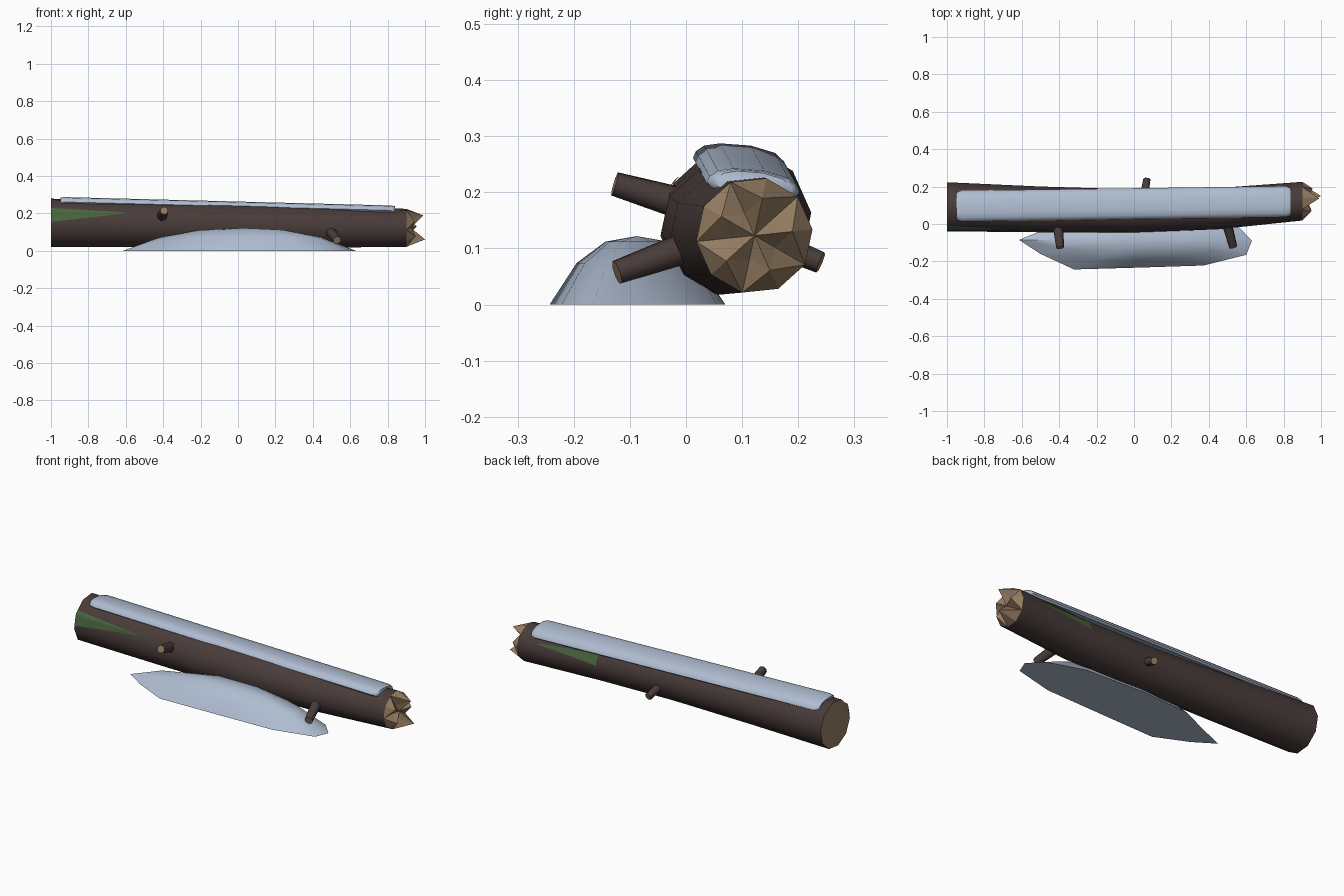
import bpy, bmesh, math
from mathutils import Vector

if "Cube" in bpy.data.objects:
    bpy.data.objects.remove(bpy.data.objects["Cube"])


def material(name, rgb):
    m = bpy.data.materials.new(name)
    m.diffuse_color = (*rgb, 1)
    m.use_nodes = True
    m.node_tree.nodes["Principled BSDF"].inputs["Base Color"].default_value = m.diffuse_color
    return m


BARK = material("bark_brown", (0.066, 0.045, 0.042))
WOOD = material("cut_wood_tan", (0.31, 0.21, 0.125))
SNOW = material("snow_blue_grey", (0.43, 0.51, 0.64))
MOSS = material("moss_green", (0.065, 0.13, 0.048))

SIDES, START = 10, 6
# x, centre y, centre z, radius along the bent trunk
TRUNK = [(-1, 0.092, 0.15, 0.132), (-0.5, 0.078, 0.141, 0.123), (0, 0.07, 0.134, 0.116),
         (0.45, 0.082, 0.126, 0.111), (0.9, 0.122, 0.123, 0.104)]


def finish(name, bm, mats, smooth=45):
    bmesh.ops.recalc_face_normals(bm, faces=bm.faces[:])
    me = bpy.data.meshes.new(name)
    bm.to_mesh(me)
    bm.free()
    ob = bpy.data.objects.new(name, me)
    bpy.context.collection.objects.link(ob)
    for m in mats:
        me.materials.append(m)
    for o in bpy.context.selected_objects:
        o.select_set(False)
    ob.select_set(True)
    bpy.context.view_layer.objects.active = ob
    bpy.ops.object.shade_smooth_by_angle(angle=math.radians(smooth))
    return ob


def bridge(bm, a, b, closed=True):
    n = len(a)
    return [bm.faces.new((a[i], a[(i + 1) % n], b[(i + 1) % n], b[i]))
            for i in range(n if closed else n - 1)]


def trunk_at(x):
    for p, q in zip(TRUNK, TRUNK[1:]):
        if x <= q[0]:
            t = (x - p[0]) / (q[0] - p[0])
            return [u + (v - u) * t for u, v in zip(p[1:], q[1:])]
    return TRUNK[-1][1:]


def on_trunk(x, deg, lift=0.0):
    """Point on the faceted trunk surface."""
    cy, cz, r = trunk_at(x)
    local = math.radians((deg - START) % 36 - 18)
    r = r * math.cos(math.radians(18)) / math.cos(local) + lift
    a = math.radians(deg)
    return Vector((x, cy + r * math.cos(a), cz + r * math.sin(a)))


# Trunk with a flat cut on the left end
bm = bmesh.new()
rings = [[bm.verts.new(on_trunk(s[0], START + 36 * i)) for i in range(SIDES)] for s in TRUNK]
for a, b in zip(rings, rings[1:]):
    bridge(bm, a, b)
bm.faces.new(rings[0]).material_index = 1
finish("log_trunk", bm, [BARK, WOOD])

# Splintered broken end: alternating spikes and valleys around a low centre
bm = bmesh.new()
cy, cz, r = trunk_at(0.9)
rim = [bm.verts.new(on_trunk(0.9, START + 36 * i)) for i in range(SIDES)]
tips = [0.955, 0.99, 0.945, 0.95, 1.0]
inner = []
for i in range(SIDES):
    a = math.radians(START + 36 * i)
    spike = i % 2 == 0
    d = 0.068 if spike else 0.042
    x = tips[i // 2] if spike else 0.908
    inner.append(bm.verts.new((x, cy + d * math.cos(a), cz + d * math.sin(a))))
core = bm.verts.new((0.925, cy, cz))
for i in range(SIDES):
    j = (i + 1) % SIDES
    if i % 2 == 0:
        bm.faces.new((rim[i], rim[j], inner[i]))
        bm.faces.new((rim[j], inner[j], inner[i]))
    else:
        bm.faces.new((rim[i], rim[j], inner[j]))
        bm.faces.new((rim[i], inner[j], inner[i]))
    bm.faces.new((inner[i], inner[j], core))
finish("broken_end", bm, [WOOD], 5)


# Branch stubs with cut tips
def branch(name, base, tip, r0, r1):
    base, tip = Vector(base), Vector(tip)
    rot = (tip - base).to_track_quat('Z', 'Y')
    bm = bmesh.new()
    loops = []
    for p, rad in ((base, r0), (tip, r1)):
        loops.append([bm.verts.new(p + rot @ Vector((rad * math.cos(k * math.tau / 7),
                                                     rad * math.sin(k * math.tau / 7), 0)))
                      for k in range(7)])
    bridge(bm, *loops)
    bm.faces.new(loops[1]).material_index = 1
    bm.faces.new(loops[0])
    finish(name, bm, [BARK, WOOD], 55)


branch("front_branch_left", (-0.412, 0.02, 0.172), (-0.395, -0.127, 0.215), 0.031, 0.022)
branch("front_branch_right", (0.485, 0.04, 0.115), (0.53, -0.123, 0.057), 0.031, 0.022)
branch("back_branch", (0.05, 0.12, 0.125), (0.07, 0.24, 0.075), 0.025, 0.02)


# Moss patches lying on the bark: (x, low angle, high angle) stations
def moss(name, x0, x1, lo0, hi0, lo1, hi1):
    bm = bmesh.new()
    rows = []
    for i in range(9):
        t = i / 8
        x = x0 + (x1 - x0) * t
        lo, hi = lo0 + (lo1 - lo0) * t, hi0 + (hi1 - hi0) * t
        rows.append([bm.verts.new(on_trunk(x, lo + (hi - lo) * k / 6, 0.003)) for k in range(7)])
    for a, b in zip(rows, rows[1:]):
        bridge(bm, a, b, False)
    finish(name, bm, [MOSS])


moss("front_moss", -0.999, -0.6, 142, 178, 151, 153)
moss("back_moss", 0.43, 0.78, 6, 38, 25, 29)

# Snow strip: one rounded section swept along the top of the log
SECTION = [(0.012, 0.262), (0.017, 0.274), (0.032, 0.284), (0.06, 0.288), (0.115, 0.284),
           (0.158, 0.271), (0.174, 0.256), (0.178, 0.244), (0.168, 0.236), (0.12, 0.258),
           (0.06, 0.264), (0.022, 0.252)]
mid = Vector((0.095, 0.265))
bm = bmesh.new()
rows = []
for x, s in ((-0.95, 0.82), (-0.942, 0.93), (-0.92, 1), (-0.45, 1), (0, 1), (0.4, 1),
             (0.81, 1), (0.832, 0.93), (0.84, 0.82)):
    t = (x + 0.95) / 1.79
    row = []
    for p in SECTION:
        q = mid + (Vector(p) - mid) * s
        row.append(bm.verts.new((x, q.x + 0.025 * t, q.y - 0.046 * t)))
    rows.append(row)
for a, b in zip(rows, rows[1:]):
    bridge(bm, a, b)
bm.faces.new(rows[0])
bm.faces.new(rows[-1])
finish("snow_on_log", bm, [SNOW], 50)

# Snow drift on the ground: outline rings shrinking towards a domed top
OUTLINE = [(-0.615, -0.085), (-0.5, -0.16), (-0.32, -0.243), (0.03, -0.233), (0.37, -0.222),
           (0.6, -0.165), (0.63, -0.09), (0.56, -0.015), (0.35, 0.055), (0, 0.07),
           (-0.3, 0.05), (-0.48, -0.03)]
bm = bmesh.new()
rings = [[bm.verts.new((0.03 + (x - 0.03) * f, -0.088 + (y + 0.088) * f, z)) for x, y in OUTLINE]
         for f, z in ((1, 0), (0.69, 0.074), (0.36, 0.112))]
for a, b in zip(rings, rings[1:]):
    bridge(bm, a, b)
top = bm.verts.new((0.03, -0.088, 0.122))
for i in range(len(OUTLINE)):
    bm.faces.new((rings[-1][i], rings[-1][(i + 1) % len(OUTLINE)], top))
bm.faces.new(rings[0])
finish("snow_drift", bm, [SNOW], 40)
